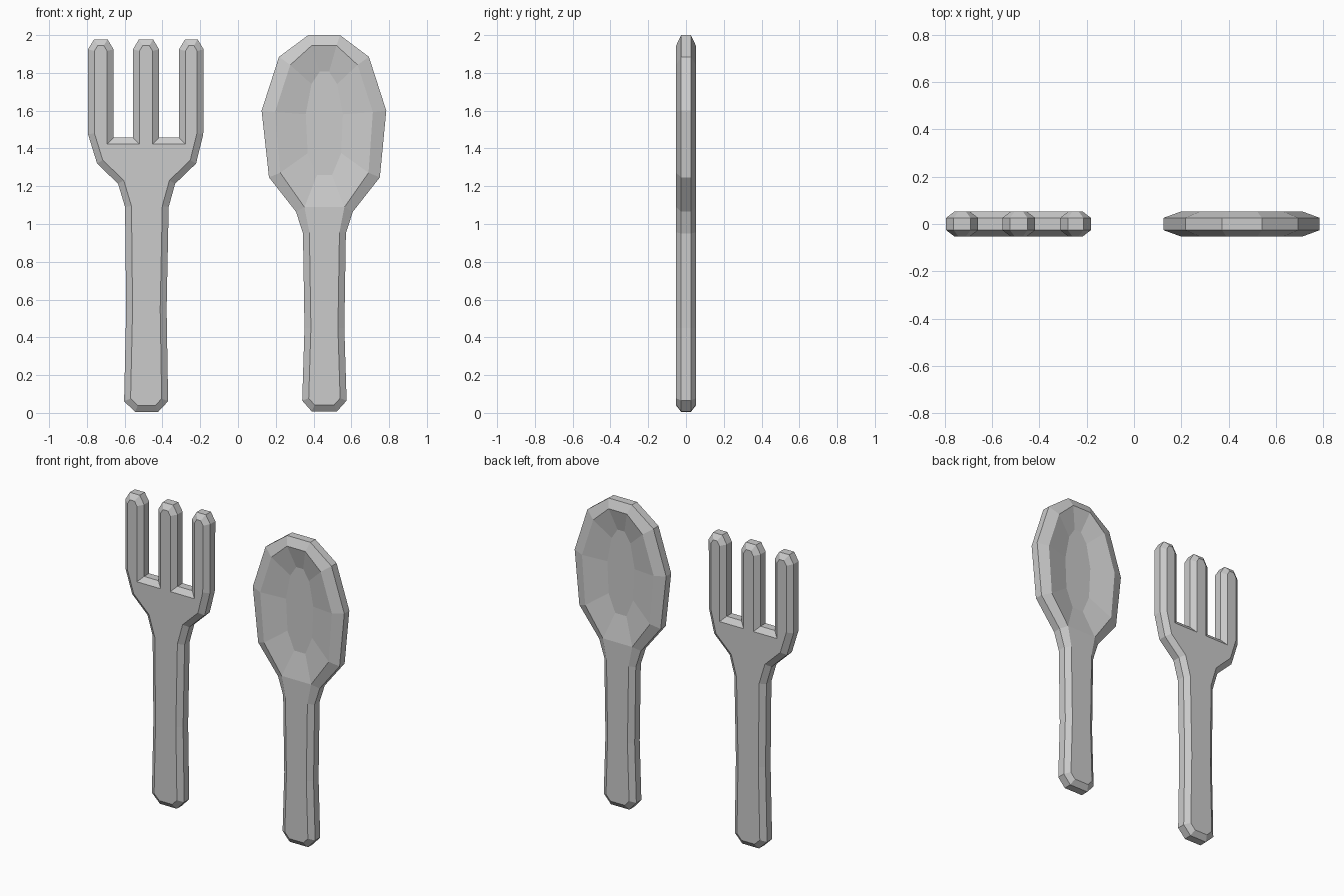
import bpy, bmesh
from mathutils import Vector

if "Cube" in bpy.data.objects:
    bpy.data.objects.remove(bpy.data.objects["Cube"])

FACE, SIDE = 0.052, 0.026   # half thickness at the flat face and at the outer edge


def inset(points, dists):
    """Mitred inward offset of a counter-clockwise outline."""
    out, n = [], len(points)
    for i, d in enumerate(dists):
        a, p, b = (Vector(points[(i + k) % n]) for k in (-1, 0, 1))
        u, v = (p - a).normalized(), (b - p).normalized()
        n1, n2 = Vector((-u.y, u.x)), Vector((-v.y, v.x))
        out.append(p + (n1 + n2) * d / (1 + n1.dot(n2)))
    return out


def build(name, outline, dists, bowl=None):
    """Bevelled flat utensil; bowl = (first, last) outline index of the dish."""
    bm = bmesh.new()
    n = len(outline)
    inner = inset(outline, dists)

    def ring(pts, y):
        return [bm.verts.new((p[0], y, p[1])) for p in pts]

    def bridge(a, b):
        m = len(a)
        for i in range(m):
            j = (i + 1) % m
            bm.faces.new((a[i], a[j], b[j], b[i]))

    loops = [ring(inner, -FACE), ring(outline, -SIDE),
             ring(outline, SIDE), ring(inner, FACE)]
    for a, b in zip(loops, loops[1:]):
        bridge(a, b)

    for loop, s in ((loops[0], -1), (loops[3], 1)):
        if bowl is None:
            bm.faces.new(loop)
            continue
        first, last = bowl
        rim = loop[first:last + 1]
        # handle face, then dished sides and floor
        bm.faces.new(loop[last:] + loop[:first + 1])
        floor = ring([(0.458 + (v.co.x - 0.458) * 0.38,
                       1.56 + (v.co.z - 1.56) * 0.64) for v in rim], s * 0.017)
        bridge(rim, floor)
        bm.faces.new(floor)

    bmesh.ops.recalc_face_normals(bm, faces=bm.faces)
    mesh = bpy.data.meshes.new(name)
    bm.to_mesh(mesh)
    bm.free()
    obj = bpy.data.objects.new(name, mesh)
    bpy.context.collection.objects.link(obj)
    return obj


def tine(x0, x1):
    """Right-to-left outline of a chamfered tine tip."""
    return [(x1, 1.925), (x1 - 0.032, 1.978), (x0 + 0.032, 1.978), (x0, 1.925)]


# Fork: handle right side, three tines with gaps, handle left side
GAP = 1.457
fork = [(-0.545, 0.005), (-0.423, 0.005), (-0.37, 0.062), (-0.378, 0.55),
        (-0.367, 1.09), (-0.333, 1.213), (-0.222, 1.32), (-0.184, 1.475)]
fork += tine(-0.312, -0.182) + [(-0.312, GAP), (-0.418, GAP)]
fork += tine(-0.556, -0.418) + [(-0.556, GAP), (-0.659, GAP)]
fork += tine(-0.794, -0.659)
fork += [(-0.794, 1.475), (-0.746, 1.32), (-0.635, 1.213), (-0.598, 1.09),
         (-0.592, 0.55), (-0.603, 0.062)]
build("fork", fork, [0.034] * len(fork))

# Spoon: handle right side, bowl, handle left side
spoon = [(0.39, 0.008), (0.524, 0.008), (0.575, 0.065), (0.563, 0.45), (0.571, 0.95),
         (0.608, 1.065), (0.751, 1.247), (0.785, 1.6), (0.693, 1.885), (0.54, 2.0),
         (0.372, 2.0), (0.217, 1.885), (0.125, 1.6), (0.164, 1.247), (0.307, 1.065),
         (0.344, 0.95), (0.352, 0.45), (0.34, 0.065)]
wide = [0.05, 0.062, 0.07, 0.07, 0.055]
build("spoon", spoon, [0.034] * 5 + wide + wide[::-1] + [0.034] * 3, bowl=(5, 14))
